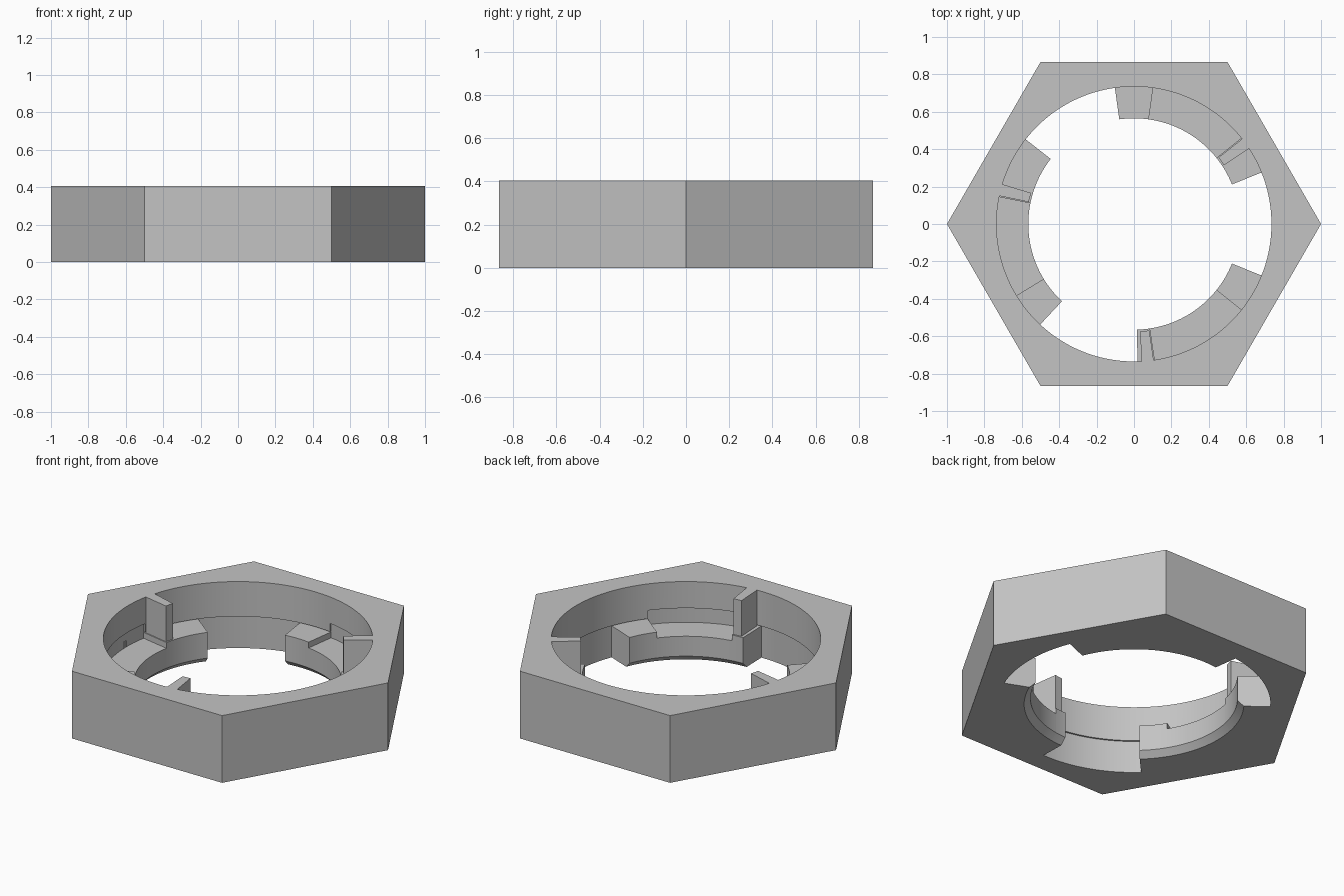
import bpy, bmesh, math

cube = bpy.data.objects.get("Cube")
if cube:
    bpy.data.objects.remove(cube, do_unlink=True)

HEIGHT = 0.405      # full nut height
R_BORE = 0.735      # upper bore
R_LOW = 0.745       # slightly wider lower bore
R_LUG = 0.565       # inner face of the lugs
Z_HIGH, Z_LOW, Z_GROOVE = 0.19, 0.155, 0.245

grey = bpy.data.materials.new("plain grey")
grey.use_nodes = True
grey.diffuse_color = (0.55, 0.55, 0.55, 1)
grey.node_tree.nodes["Principled BSDF"].inputs["Base Color"].default_value = (0.55, 0.55, 0.55, 1)


def finish(name, bm):
    bmesh.ops.recalc_face_normals(bm, faces=bm.faces)
    mesh = bpy.data.meshes.new(name)
    bm.to_mesh(mesh)
    bm.free()
    mesh.materials.append(grey)
    obj = bpy.data.objects.new(name, mesh)
    bpy.context.collection.objects.link(obj)
    return obj


def prism(name, radius, z0, z1, sides):
    """Upright regular prism with a corner on +x."""
    bm = bmesh.new()
    rings = [[bm.verts.new((radius * math.cos(2 * math.pi * i / sides),
                            radius * math.sin(2 * math.pi * i / sides), z))
              for i in range(sides)] for z in (z0, z1)]
    bm.faces.new(rings[0])
    bm.faces.new(rings[1])
    for i in range(sides):
        j = (i + 1) % sides
        bm.faces.new((rings[0][i], rings[0][j], rings[1][j], rings[1][i]))
    return finish(name, bm)


def sweep(name, a0, a1, profile_at):
    """Sweep an (r, z) profile around z from a0 to a1 degrees, with capped ends."""
    bm = bmesh.new()
    steps = max(2, round((a1 - a0) / 2))
    rings = []
    for i in range(steps + 1):
        a = math.radians(a0 + (a1 - a0) * i / steps)
        rings.append([bm.verts.new((r * math.cos(a), r * math.sin(a), z)) for r, z in profile_at])
    n = len(profile_at)
    for p, q in zip(rings, rings[1:]):
        for k in range(n):
            m = (k + 1) % n
            bm.faces.new((p[k], p[m], q[m], q[k]))
    bm.faces.new(rings[0])
    bm.faces.new(rings[-1])
    return finish(name, bm)


def box_profile(r0, r1, z0, z1):
    return [(r0, z0), (r1, z0), (r1, z1), (r0, z1)]


def lug_profile(top):
    """Lug section with a small chamfer under its inner edge."""
    return [(0.6, 0), (R_LOW + 0.001, 0), (R_LOW + 0.001, top), (R_LUG, top), (R_LUG, 0.035)]


def select_only(obj):
    bpy.ops.object.select_all(action='DESELECT')
    obj.select_set(True)
    bpy.context.view_layer.objects.active = obj


def cut(target, cutter):
    cutter.hide_render = True
    mod = target.modifiers.new("cut", 'BOOLEAN')
    mod.operation = 'DIFFERENCE'
    mod.solver = 'EXACT'
    mod.object = cutter
    select_only(target)
    bpy.ops.object.modifier_apply(modifier=mod.name)
    bpy.data.objects.remove(cutter, do_unlink=True)


# Angles in degrees per lug: tail end, step beside post, head start, head end
lugs = {"back": (22, 38.7, 82, 98),
        "right": (142, 168.7, 211.3, 227),
        "front": (271.5, 278.7, 321.3, 338)}

# Hexagonal body with a stepped bore and a groove over each lug
body = prism("hex_body", 1.0, 0, HEIGHT, 6)
cut(body, prism("bore_cutter", R_BORE, -0.1, HEIGHT + 0.1, 180))
cut(body, prism("lower_bore_cutter", R_LOW, -0.1, Z_HIGH + 0.005, 180))
for side, (a, b, c, d) in lugs.items():
    cut(body, sweep("groove_cutter", b, c, box_profile(0.6, R_LOW, 0.1, Z_GROOVE)))
parts = [body]

# Bayonet lugs: raised tail, low track, raised head and a stop post
for side, (a, b, c, d) in lugs.items():
    parts += [sweep(side + "_lug_tail", a, b, lug_profile(Z_HIGH)),
              sweep(side + "_lug_track", b, c, lug_profile(Z_LOW)),
              sweep(side + "_lug_head", c, d, lug_profile(Z_HIGH)),
              sweep(side + "_stop_post", b - 5.5, b - 0.5,
                    box_profile(0.575, R_BORE + 0.001, Z_HIGH - 0.01, HEIGHT))]

for part in parts:
    select_only(part)
    bpy.ops.object.shade_smooth_by_angle(angle=math.radians(25))
